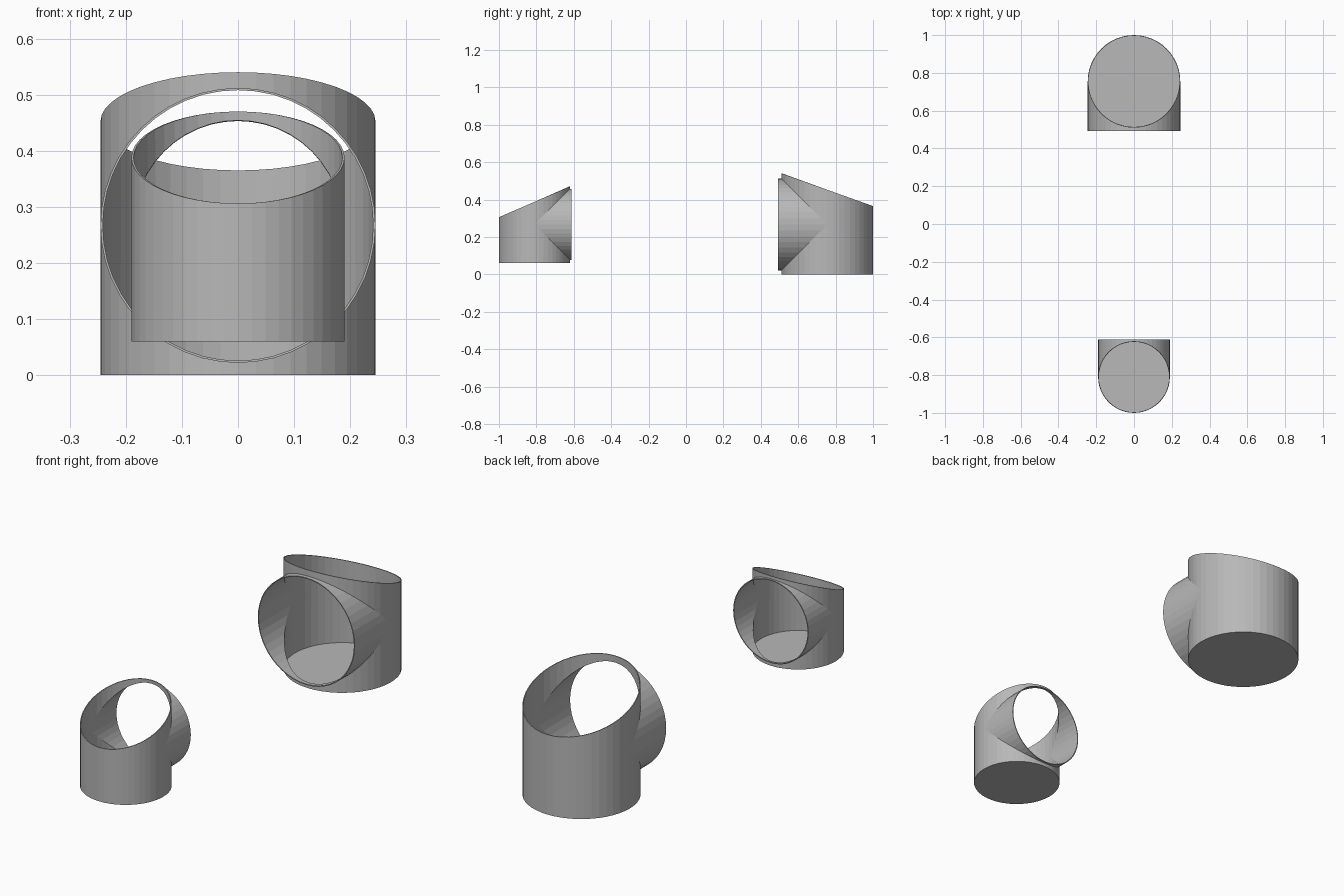
import bpy, bmesh, math

if "Cube" in bpy.data.objects:
    bpy.data.objects.remove(bpy.data.objects["Cube"])

SEGMENTS = 48
WALL = 0.004

grey = bpy.data.materials.new("plain grey")
grey.diffuse_color = (0.48, 0.48, 0.48, 1)
grey.use_nodes = True
grey.node_tree.nodes["Principled BSDF"].inputs["Base Color"].default_value = grey.diffuse_color


def make_cup(name, yc, radius, z_floor, z_mid, rise, z_port, y_port, facing):
    """Cup with a slanted rim and a round side port of the same radius."""
    bm = bmesh.new()
    cache = {}

    def vert(x, y, z):
        key = (round(x, 5), round(y, 5), round(z, 5))
        if key not in cache:
            cache[key] = bm.verts.new(key)
        return cache[key]

    def face(*points):
        unique = list(dict.fromkeys(vert(*p) for p in points))
        if len(unique) > 2:
            bm.faces.new(unique)

    def column(i):
        a = 2 * math.pi * i / SEGMENTS
        x, c = radius * math.sin(a), math.cos(a)
        half = radius * max(c, 0)          # half height of the port here
        y = yc + facing * radius * c
        low, high = z_port - half, z_port + half
        return {"floor": (x, y, z_floor), "low": (x, y, low),
                "high": (x, y, high), "rim": (x, y, z_mid + rise * c),
                "port_low": (x, y_port, low), "port_high": (x, y_port, high),
                "front": c > -1e-6}

    cols = [column(i) for i in range(SEGMENTS)]
    for i, a in enumerate(cols):
        b = cols[(i + 1) % SEGMENTS]
        strips = [("floor", "low"), ("high", "rim")]        # cup wall
        if a["front"] and b["front"]:                       # side port tube
            strips += [("low", "port_low"), ("port_high", "high")]
        for s, t in strips:
            face(a[s], b[s], b[t], a[t])
    base = bm.faces.new([vert(*c["floor"]) for c in cols])  # floor disc

    bmesh.ops.recalc_face_normals(bm, faces=bm.faces[:])
    base.normal_update()
    if base.normal.z > 0:
        bmesh.ops.reverse_faces(bm, faces=bm.faces[:])

    mesh = bpy.data.meshes.new(name)
    bm.to_mesh(mesh)
    bm.free()
    mesh.materials.append(grey)
    obj = bpy.data.objects.new(name, mesh)
    bpy.context.collection.objects.link(obj)
    # thin wall, grown inward
    solid = obj.modifiers.new("wall", "SOLIDIFY")
    solid.thickness = WALL
    solid.offset = -1
    return obj


make_cup("large_cup", 0.755, 0.245, 0.0, 0.4525, 0.0875, 0.267, 0.493, -1)
make_cup("small_cup", -0.81, 0.19, 0.06, 0.388, 0.082, 0.267, -0.612, 1)
